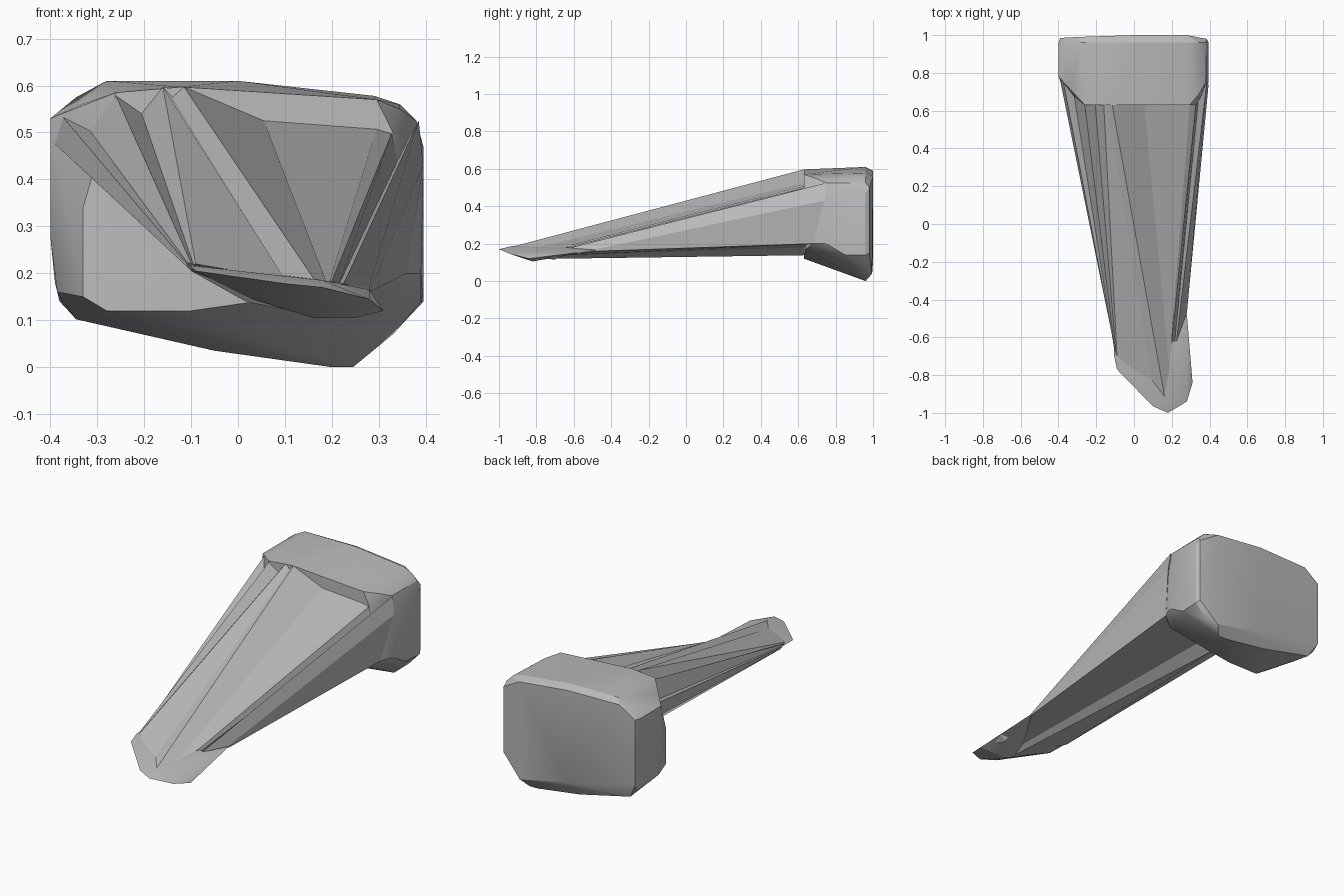
import bpy, bmesh, math

if "Cube" in bpy.data.objects:
    bpy.data.objects.remove(bpy.data.objects["Cube"], do_unlink=True)

grey = bpy.data.materials.new("plain_grey")
grey.use_nodes = True
COLOUR = (0.5, 0.5, 0.5, 1)
grey.diffuse_color = COLOUR
grey.node_tree.nodes["Principled BSDF"].inputs["Base Color"].default_value = COLOUR


def finish(bm, name, angle=None):
    """Turn a bmesh into a grey object, smooth-shaded below the given angle."""
    bmesh.ops.recalc_face_normals(bm, faces=bm.faces)
    mesh = bpy.data.meshes.new(name)
    bm.to_mesh(mesh)
    bm.free()
    mesh.materials.append(grey)
    obj = bpy.data.objects.new(name, mesh)
    bpy.context.collection.objects.link(obj)
    if angle:
        bpy.ops.object.select_all(action="DESELECT")
        obj.select_set(True)
        bpy.context.view_layer.objects.active = obj
        bpy.ops.object.shade_smooth_by_angle(angle=math.radians(angle))
    return obj


def hull(name, points, angle=None):
    """Faceted convex block around a few corner points."""
    bm = bmesh.new()
    for p in points:
        bm.verts.new(p)
    result = bmesh.ops.convex_hull(bm, input=bm.verts)
    spare = {v for v in result["geom_interior"] + result["geom_unused"]
             if isinstance(v, bmesh.types.BMVert)}
    bmesh.ops.delete(bm, geom=list(spare), context="VERTS")
    bmesh.ops.dissolve_limit(bm, angle_limit=math.radians(2),
                             verts=bm.verts, edges=bm.edges)
    return finish(bm, name, angle)


def loft(name, pairs):
    """Tapered solid joining a root outline to a tip outline."""
    bm = bmesh.new()
    root = [bm.verts.new(a) for a, b in pairs]
    tip = [bm.verts.new(b) for a, b in pairs]
    n = len(pairs)
    for i in range(n):
        j = (i + 1) % n
        bm.faces.new((root[i], root[j], tip[j], tip[i]))
    caps = [bm.faces.new(root), bm.faces.new(tip[::-1])]
    bmesh.ops.triangulate(bm, faces=caps)
    return finish(bm, name)


# Head block: full outline (x, z), nearly flat back, chamfered front
outline = [(-.4, .53), (-.345, .575), (-.28, .61), (0, .61), (.29, .578),
           (.345, .56), (.38, .525), (.395, .47), (.395, .14), (.33, .07),
           (.245, 0), (.2, 0), (-.05, .035), (-.345, .102), (-.38, .14),
           (-.4, .28)]
middle = [(x, .96, z) for x, z in outline]
back = [(-.39, .985, .53), (-.39, .985, .18), (-.3, .99, .59), (-.3, .99, .16),
        (0, 1, .59), (0, 1, .1), (.28, 1, .56), (.28, .995, .04),
        (.385, .98, .5), (.385, .98, .15)]
shoulder = [(-.4, .78, .53), (-.4, .78, .28), (-.385, .78, .16),
            (-.335, .72, .56), (.395, .75, .42), (.39, .75, .2),
            (.39, .85, .14), (.38, .75, .525), (.345, .69, .55)]
front = [(-.33, .64, .15), (-.28, .63, .12), (-.1, .63, .12), (.04, .63, .14),
         (.3, .64, .17), (.36, .68, .2), (.33, .63, .5), (.295, .63, .57),
         (-.12, .63, .597), (-.26, .63, .585), (-.33, .64, .34)]
hull("head_block", back + middle + shoulder + front, 25)

# Tapered arm: ridges and valleys running from the head to the tip
loft("tapered_arm", [
    ((-.395, .78, .48), (-.11, -.60, .215)),
    ((-.375, .76, .535), (-.11, -.62, .222)),
    ((-.32, .70, .51), (-.107, -.65, .222)),
    ((-.26, .63, .578), (-.10, -.68, .222)),
    ((-.205, .63, .54), (-.095, -.69, .219)),
    ((-.16, .63, .597), (-.09, -.70, .22)),
    ((-.14, .63, .575), (.10, -.86, .187)),
    ((-.115, .63, .597), (.165, -.93, .183)),
    ((.055, .63, .525), (.19, -.80, .178)),
    ((.295, .63, .507), (.195, -.66, .182)),
    ((.33, .66, .505), (.20, -.62, .183)),
    ((.345, .70, .45), (.215, -.63, .176)),
    ((.385, .75, .525), (.225, -.62, .178)),
    ((.395, .74, .43), (.28, -.47, .172)),
    ((.36, .68, .20), (.28, -.47, .160)),
    ((.08, .63, .18), (.15, -.70, .135)),
    ((.02, .63, .138), (.13, -.78, .118)),
    ((-.30, .66, .41), (-.10, -.65, .205)),
])

# Thin tilted tip
hull("tip", [(-.108, -.6, .22), (-.105, -.7, .217), (-.09, -.77, .205),
             (0, -.85, .187), (.1, -.965, .178), (.18, -1, .17),
             (.28, -.94, .145), (.31, -.84, .12), (.265, -.70, .13),
             (.25, -.82, .105), (.16, -.82, .105), (.14, -.82, .193),
             (.18, -.94, .185), (.03, -.75, .145), (.28, -.48, .165)], 25)

# Small knob beside the tip
hull("tip_knob", [(.25, -.66, .15), (.25, -.75, .12), (.275, -.67, .145),
                  (.295, -.70, .135), (.285, -.76, .12), (.26, -.70, .115)])
